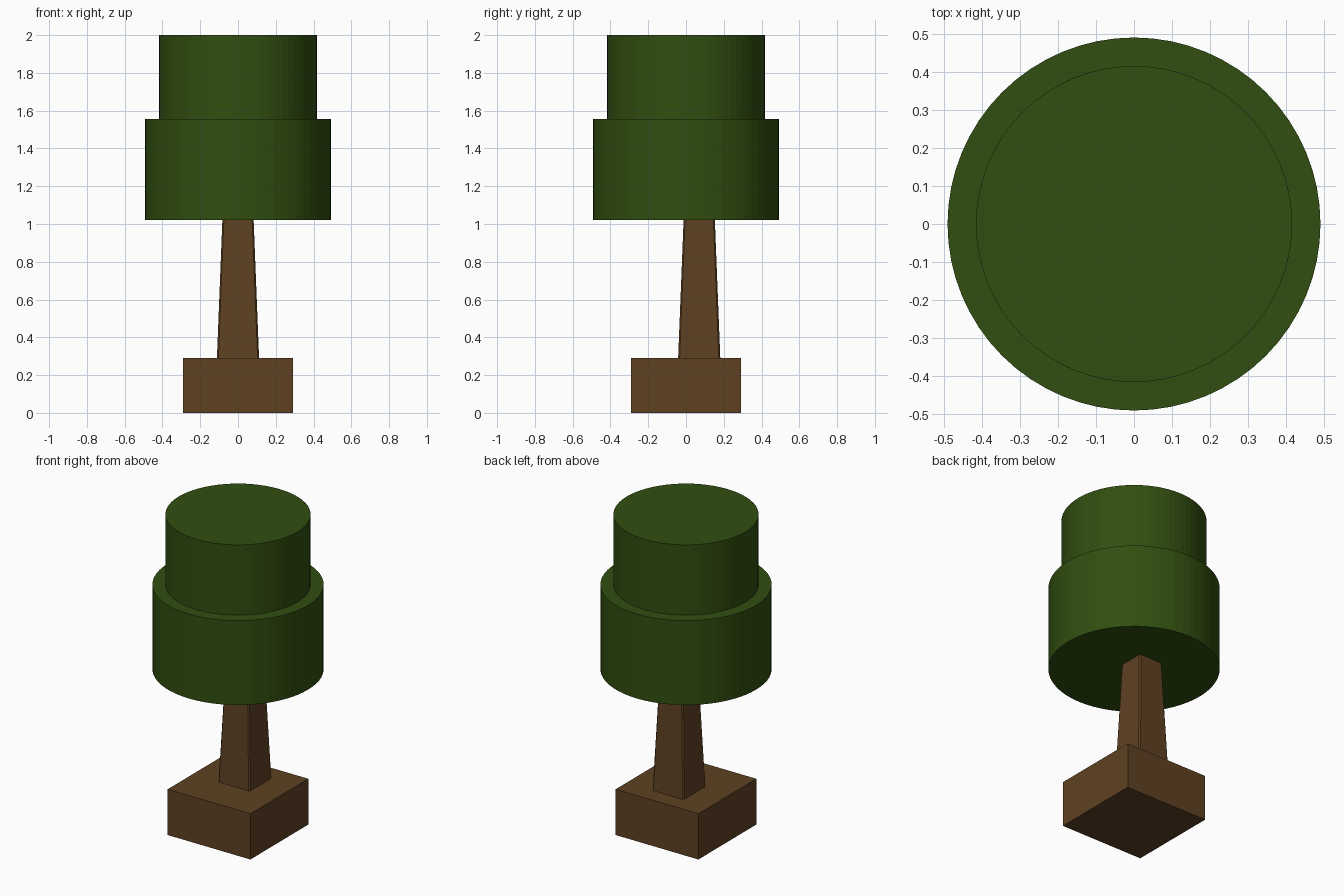
import bpy, bmesh, math
from mathutils import Vector

if "Cube" in bpy.data.objects:
    bpy.data.objects.remove(bpy.data.objects["Cube"])


def material(name, rgb):
    m = bpy.data.materials.new(name)
    m.diffuse_color = (*rgb, 1)
    m.use_nodes = True
    m.node_tree.nodes["Principled BSDF"].inputs["Base Color"].default_value = m.diffuse_color
    return m


bark = material("bark brown", (0.112, 0.053, 0.016))
leaf = material("leaf green", (0.030, 0.077, 0.005))


def prism(name, sides, r_bottom, r_top, z0, z1, mat, y=0.0, turn=0.0):
    """Straight or tapered prism between two heights."""
    bpy.ops.mesh.primitive_cone_add(vertices=sides, radius1=r_bottom, radius2=r_top,
                                    depth=z1 - z0, location=(0, y, (z0 + z1) / 2),
                                    rotation=(0, 0, turn))
    ob = bpy.context.object
    ob.name = name
    ob.data.materials.append(mat)
    return ob


R2 = math.sqrt(2)
Q = math.pi / 4

# Square base block
prism("base", 4, 0.29 * R2, 0.29 * R2, 0, 0.29, bark, turn=Q)

# Tapered square trunk, set slightly back, with narrow chamfers on its upright edges
trunk = prism("trunk", 4, 0.112 * R2, 0.082 * R2, 0.28, 1.04, bark, y=0.07, turn=Q)
bm = bmesh.new()
bm.from_mesh(trunk.data)
upright = [e for e in bm.edges if abs(e.verts[0].co.z - e.verts[1].co.z) > 0.1]
bmesh.ops.bevel(bm, geom=upright, offset=0.008, segments=1, affect='EDGES')
bm.to_mesh(trunk.data)
bm.free()

# Two stacked foliage drums
prism("lower_foliage", 64, 0.492, 0.492, 1.02, 1.555, leaf)
prism("upper_foliage", 64, 0.417, 0.417, 1.55, 2.0, leaf)
